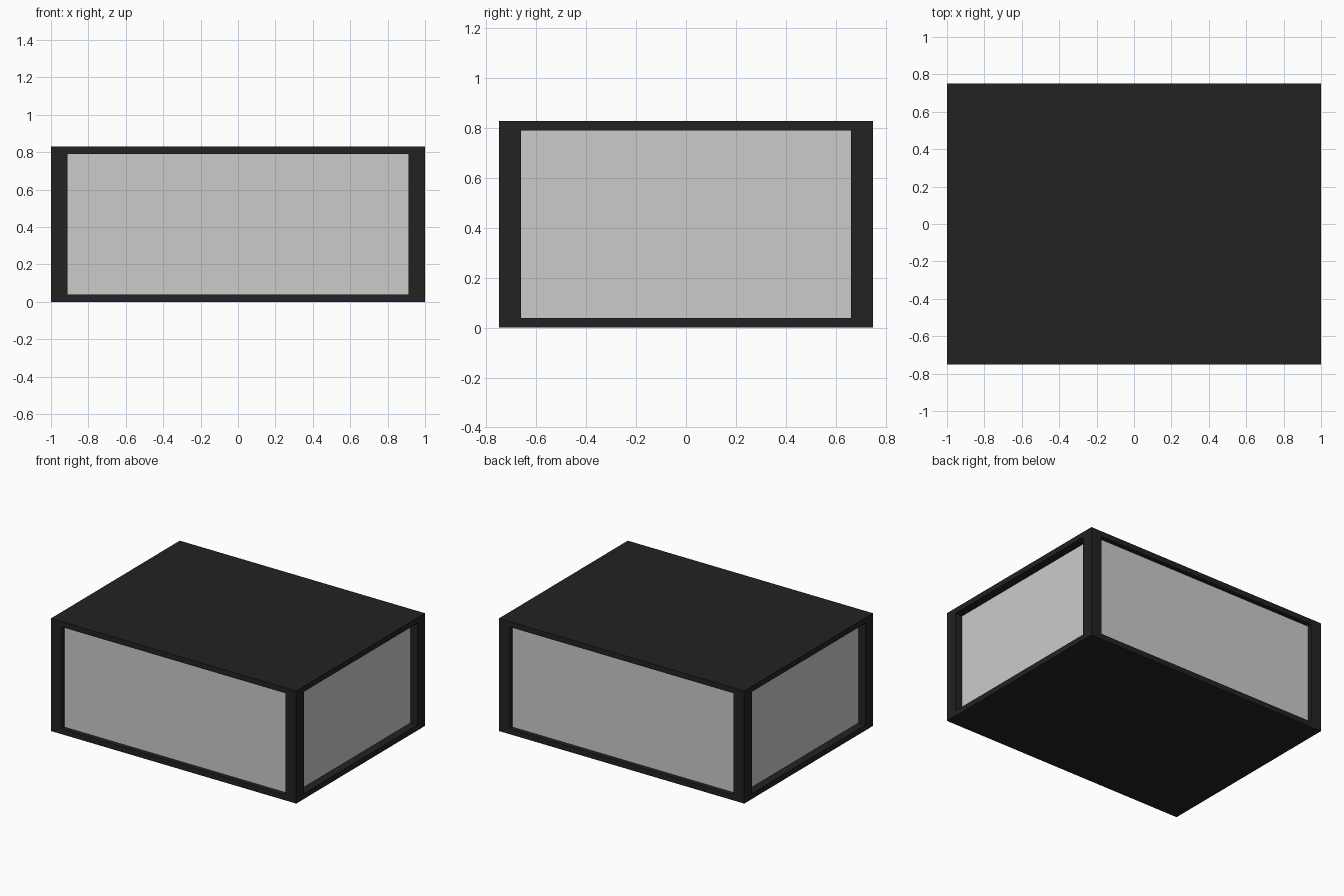
import bpy

if "Cube" in bpy.data.objects:
    bpy.data.objects.remove(bpy.data.objects["Cube"])

W, D, H = 2.0, 1.5, 0.83   # overall size
T = 0.04                   # slab thickness
P = 0.088                  # corner post width

dark = bpy.data.materials.new("dark_frame")
dark.diffuse_color = (0.016, 0.016, 0.016, 1)
dark.use_nodes = True
dark.node_tree.nodes["Principled BSDF"].inputs["Base Color"].default_value = dark.diffuse_color


def box(name, lo, hi, mat=None):
    size = [b - a for a, b in zip(lo, hi)]
    mid = [(a + b) / 2 for a, b in zip(lo, hi)]
    bpy.ops.mesh.primitive_cube_add(size=1, location=mid)
    ob = bpy.context.object
    ob.name = name
    ob.scale = size
    bpy.ops.object.transform_apply(location=False, rotation=False, scale=True)
    if mat:
        ob.data.materials.append(mat)
    return ob


# Top and bottom slabs
box("bottom_slab", (-W/2, -D/2, 0), (W/2, D/2, T), dark)
box("top_slab", (-W/2, -D/2, H - T), (W/2, D/2, H), dark)

# Corner posts
for sx, nx in ((-1, "left"), (1, "right")):
    for sy, ny in ((-1, "front"), (1, "back")):
        xs = sorted((sx * W/2, sx * (W/2 - P)))
        ys = sorted((sy * D/2, sy * (D/2 - P)))
        box(f"{ny}_{nx}_post", (xs[0], ys[0], T), (xs[1], ys[1], H - T), dark)

# Recessed wall panels between the posts
RX, RY, TH = 0.058, 0.033, 0.02
for s, n in ((-1, "front"), (1, "back")):
    ys = sorted((s * (D/2 - RY), s * (D/2 - RY - TH)))
    box(f"{n}_panel", (-W/2 + P, ys[0], T), (W/2 - P, ys[1], H - T))
for s, n in ((-1, "left"), (1, "right")):
    xs = sorted((s * (W/2 - RX), s * (W/2 - RX - TH)))
    box(f"{n}_panel", (xs[0], -D/2 + P, T), (xs[1], D/2 - P, H - T))
